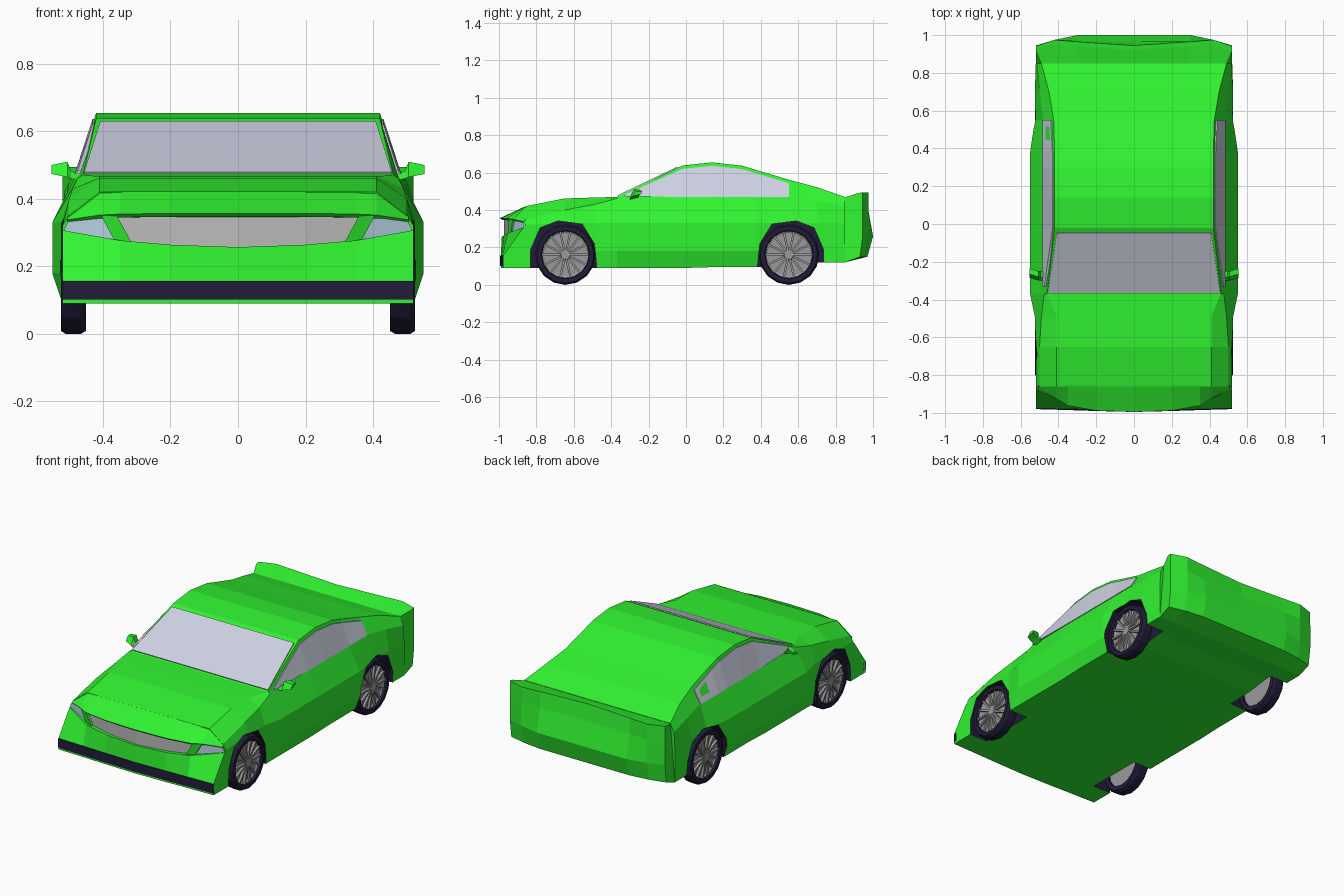
import bpy, bmesh, math
from mathutils import Matrix, Vector

if "Cube" in bpy.data.objects:
    bpy.data.objects.remove(bpy.data.objects["Cube"])


def mat(name, r, g, b):
    m = bpy.data.materials.new(name)
    m.diffuse_color = (r, g, b, 1)
    m.use_nodes = True
    m.node_tree.nodes["Principled BSDF"].inputs["Base Color"].default_value = m.diffuse_color
    return m


GREEN = mat("paint", 0.03, 0.9, 0.03)
DARK = mat("rubber", 0.015, 0.012, 0.04)
GLASS = mat("window_tint", 0.62, 0.64, 0.76)
LAMP = mat("lamp_lens", 0.48, 0.65, 0.78)
RIM = mat("rim_grey", 0.32, 0.32, 0.32)
GRILLE = mat("grille_grey", 0.5, 0.5, 0.5)


def finish(bm, name, *mats):
    bmesh.ops.recalc_face_normals(bm, faces=bm.faces)
    me = bpy.data.meshes.new(name)
    bm.to_mesh(me)
    bm.free()
    for m in mats:
        me.materials.append(m)
    ob = bpy.data.objects.new(name, me)
    bpy.context.collection.objects.link(ob)
    return ob


def add_loft(bm, rings, cyclic=False):
    """Skin closed rings; cap the ends unless the rings form a loop."""
    vs = [[bm.verts.new(p) for p in r] for r in rings]
    n = len(rings[0])
    pairs = list(zip(vs, vs[1:])) + ([(vs[-1], vs[0])] if cyclic else [])
    for a, b in pairs:
        for i in range(n):
            j = (i + 1) % n
            bm.faces.new((a[i], a[j], b[j], b[i]))
    if not cyclic:
        bm.faces.new(vs[0])
        bm.faces.new(vs[-1])


def loft(name, rings, *mats, cyclic=False):
    bm = bmesh.new()
    add_loft(bm, rings, cyclic)
    return finish(bm, name, *mats)


def sym(rows):
    """Mirror stations (x first, starting at x=0) across the centre line."""
    return [(-r[0],) + tuple(r[1:]) for r in rows[:0:-1]] + rows


def flip(pts, s):
    return [(s * x, y, z) for x, y, z in pts]


# Main body: y, floor z, side x, belt x, belt z, top x, top z
SECT = [(-.86, .09, .52, .50, .35, .41, .42),
        (-.65, .09, .52, .50, .40, .41, .462),
        (-.49, .09, .525, .49, .43, .41, .467),
        (-.37, .09, .55, .475, .462, .46, .47),
        (-.02, .09, .55, .48, .47, .42, .638),
        (.14, .095, .55, .48, .47, .42, .655),
        (.30, .095, .55, .48, .47, .42, .637),
        (.38, .095, .55, .48, .47, .42, .613),
        (.55, .10, .525, .48, .47, .425, .562),
        (.70, .12, .525, .50, .45, .45, .522),
        (.85, .12, .52, .515, .42, .49, .47)]


def section(y, zb, xw, xe, ze, xf, zf):
    half = [(.52, y, zb), (xw, y, .18), (xw, y, min(.33, ze - .03)),
            (xe, y, ze), (xf, y, zf)]
    return half + flip(half[::-1], -1)


body = loft("body", [section(*s) for s in SECT], GREEN, DARK)

# Wheel wells cut into the body, lined dark
ARCH = [(-.19, -.02), (-.185, .19), (-.135, .305), (-.04, .342),
        (.09, .325), (.155, .22), (.18, -.02)]
bm = bmesh.new()
for cy, m in ((-.645, 1), (.55, -1)):
    for s in (1, -1):
        add_loft(bm, [[(s * x, cy + m * y, z) for y, z in ARCH] for x in (.40, .7)])
for f in bm.faces:
    f.material_index = 1
cutter = finish(bm, "wheel_well_cutter", GREEN, DARK)
cutter.hide_render = True
mod = body.modifiers.new("wells", "BOOLEAN")
mod.operation, mod.solver, mod.object = "DIFFERENCE", "EXACT", cutter
bpy.context.view_layer.objects.active = body
body.select_set(True)
bpy.ops.object.modifier_apply(modifier="wells")
bpy.data.objects.remove(cutter)

# Tail with lip: x, low y, bumper y, panel y, lip y
TAIL = sym([(0, .97, 1.0, .965, .945), (.3, .97, 1.0, .97, .965),
            (.42, .955, .975, .975, .975), (.52, .93, .945, .945, .942)])
loft("tail", [[(x, .85, .12), (x, a, .15), (x, b, .26), (x, c, .4),
               (x, d, .495), (x, d - .025, .49), (x * .945, .85, .468)]
              for x, a, b, c, d in TAIL], GREEN)

# Front bumper: x, lower y, upper y, upper z
BUMP = sym([(0, -.99, -.985, .257), (.2, -.985, -.975, .264),
            (.35, -.98, -.955, .277), (.52, -.975, -.87, .307)])
loft("front_bumper", [[(x, -.86, .09), (x, b, .09), (x, b, .16), (x, t, z), (x, -.86, z)]
                      for x, b, t, z in BUMP], GREEN)
loft("lower_intake", [[(x, b + .02, .102), (x, b - .005, .102), (x, b - .005, .157),
                       (x, b + .02, .157)] for x, b, t, z in BUMP], DARK)

# Bonnet nose: x, lip y, lip z, rear z
NOSE = sym([(0, -.995, .357, .422), (.2, -.988, .357, .422), (.35, -.962, .355, .422),
            (.41, -.925, .352, .42), (.505, -.872, .338, .348)])
loft("bonnet_nose", [[(x, -.855, zb), (x, y, z), (x, y + .012, z - .01), (x, -.855, z - .012)]
                     for x, y, z, zb in NOSE], GREEN)

# Grille: x, y, bottom z
loft("grille", [[(x, y, z), (x * 1.05, y, .35), (x * 1.05, y + .05, .35), (x, y + .05, z)]
                for x, y, z in sym([(0, -.972, .25), (.2, -.955, .258), (.345, -.93, .27)])], GRILLE)

for s, side in ((1, "left"), (-1, "right")):
    # Grille surround
    loft(side + "_grille_frame",
         [flip([(.315, -.95, .27), (.365, -.935, .275), (.365, -.88, .275), (.315, -.88, .27)], s),
          flip([(.36, -.95, .352), (.405, -.927, .35), (.405, -.88, .35), (.36, -.88, .352)], s)], GREEN)
    # Headlight
    lens = [(.365, -.93, .28), (.517, -.866, .304), (.503, -.865, .335),
            (.42, -.91, .345), (.395, -.92, .345)]
    loft(side + "_headlight", [flip(lens, s), flip([(x, -.85, z) for x, y, z in lens], s)], LAMP)
    # Side window follows the body sections
    rings = [flip([(.484, -.33, .474), (.475, -.33, .482), (.465, -.33, .482), (.465, -.33, .474)], s)]
    for y, _, _, xe, ze, xf, zf in SECT[4:9]:
        top = zf - .018
        xt = xe + (xf - xe) * (top - ze) / (zf - ze)
        rings.append(flip([(xe + .005, y, ze), (xt + .005, y, top),
                           (xt - .012, y, top), (xe - .012, y, ze)], s))
    loft(side + "_side_window", rings, GLASS)
    # Door mirror
    loft(side + "_door_mirror",
         [flip([(x, -.30 + d, z), (x, -.255 + d, z + .012), (x, -.25 + d, z + h), (x, -.28 + d, z + h)], s)
          for x, d, z, h in ((.46, 0, .452, .02), (.495, 0, .46, .022),
                             (.505, 0, .464, .046), (.553, .015, .474, .026))], GREEN)

# Windscreen
bm = bmesh.new()
screen = [(-.456, -.362, .474), (.456, -.362, .474), (.408, -.045, .626), (-.408, -.045, .626)]
up = Vector((0, -.003, .005))
add_loft(bm, [[Vector(p) + up for p in screen], [Vector(p) - up for p in screen]])
finish(bm, "windscreen", GLASS)

# Wheels: lathed tyre, dished rim, hub and thin spokes
TYRE = [(.125, .45), (.153, .45), (.162, .465), (.162, .51), (.153, .525), (.13, .525), (.125, .51)]
N, R = 16, .162


def circle(r, x, cy, n=N):
    return [(x, cy + r * math.cos(2 * math.pi * i / n), R + r * math.sin(2 * math.pi * i / n))
            for i in range(n)]


for cy, end in ((-.645, "front"), (.55, "rear")):
    for s, side in ((1, "left"), (-1, "right")):
        tag = end + "_" + side
        loft(tag + "_tyre", [flip(circle(r, x, cy), s) for r, x in TYRE], DARK, cyclic=True)
        bm = bmesh.new()
        add_loft(bm, [flip(circle(r, x, cy), s) for r, x in ((.127, .465), (.127, .512), (.115, .505), (.03, .505))])
        add_loft(bm, [flip(circle(r, x, cy), s) for r, x in ((.03, .50), (.025, .522))])
        for k in range(14):
            bmesh.ops.create_cube(bm, size=1, matrix=Matrix.Translation((s * .51, cy, R))
                                  @ Matrix.Rotation(2 * math.pi * k / 14, 4, "X")
                                  @ Matrix.Translation((0, .075, 0))
                                  @ Matrix.Diagonal((.02, .1, .011, 1)))
        finish(bm, tag + "_rim", RIM)
